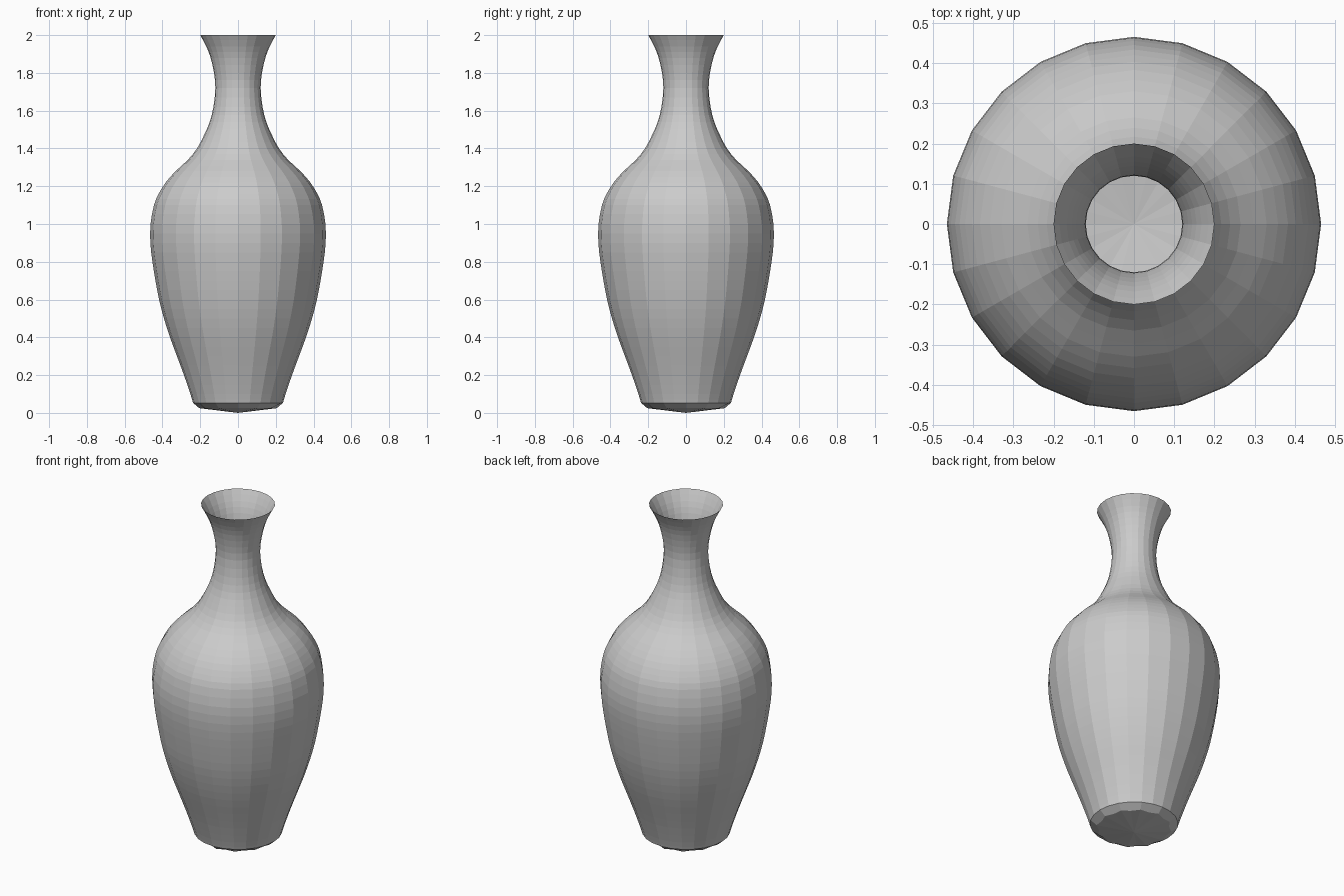
import bpy, bmesh, math

if "Cube" in bpy.data.objects:
    bpy.data.objects.remove(bpy.data.objects["Cube"])

SIDES = 24
# Outer profile (radius, height), from foot to lip
PROFILE = [(0.238, 0.053), (0.252, 0.10), (0.286, 0.20), (0.323, 0.30), (0.360, 0.40),
           (0.392, 0.50), (0.418, 0.60), (0.437, 0.70), (0.453, 0.80), (0.464, 0.90),
           (0.463, 1.00), (0.445, 1.10), (0.420, 1.16), (0.383, 1.22), (0.330, 1.28),
           (0.265, 1.34), (0.217, 1.40), (0.180, 1.47), (0.150, 1.54), (0.130, 1.62),
           (0.120, 1.72), (0.127, 1.80), (0.145, 1.88), (0.168, 1.94), (0.200, 2.00)]


def refine(pts):
    """Insert a Catmull-Rom midpoint in every span."""
    out = []
    for i in range(len(pts) - 1):
        a, b, c, d = pts[max(i - 1, 0)], pts[i], pts[i + 1], pts[min(i + 2, len(pts) - 1)]
        out.append(b)
        out.append(tuple((9 * (b[k] + c[k]) - a[k] - d[k]) / 16 for k in (0, 1)))
    return out + [pts[-1]]


def ring(bm, r, z, r_odd=None):
    verts = []
    for i in range(SIDES):
        a = 2 * math.pi * i / SIDES
        rad = r_odd if (r_odd and i % 2) else r
        verts.append(bm.verts.new((rad * math.cos(a), rad * math.sin(a), z)))
    return verts


bm = bmesh.new()
# Slightly scalloped foot, then the turned wall
rings = [ring(bm, 0.205, 0.025, 0.190)] + [ring(bm, r, z) for r, z in refine(PROFILE)]
for lo, hi in zip(rings, rings[1:]):
    for i in range(SIDES):
        j = (i + 1) % SIDES
        bm.faces.new((lo[i], lo[j], hi[j], hi[i]))

# Shallow conical base
tip = bm.verts.new((0, 0, 0))
for i in range(SIDES):
    bm.faces.new((tip, rings[0][(i + 1) % SIDES], rings[0][i]))

bmesh.ops.recalc_face_normals(bm, faces=bm.faces)
mesh = bpy.data.meshes.new("vase")
bm.to_mesh(mesh)
bm.free()
bpy.context.collection.objects.link(bpy.data.objects.new("vase", mesh))
